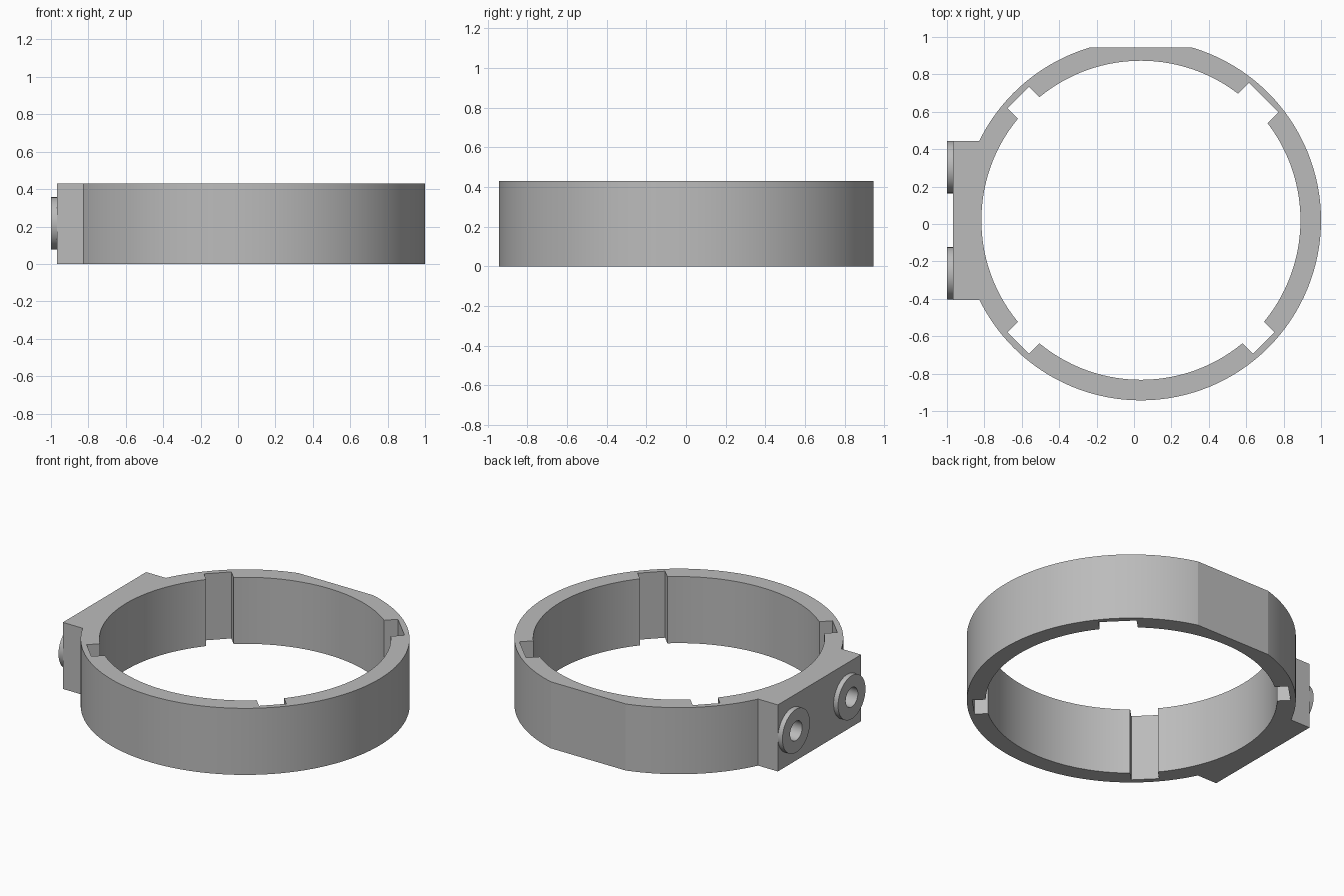
import bpy
import math
from mathutils import Vector

if "Cube" in bpy.data.objects:
    bpy.data.objects.remove(bpy.data.objects["Cube"], do_unlink=True)

CX, CY = 0.037, 0.02          # ring centre
HEIGHT = 0.43
OUTER, INNER = 0.963, 0.853
SLOT_FLOOR = 0.928            # distance of the slot floors from the ring centre
PAD_X = -0.968                # outer face of the mounting pad
BOSS_Z = 0.217

grey = bpy.data.materials.new("plain_grey")
grey.use_nodes = True
grey.diffuse_color = (0.5, 0.5, 0.5, 1)
grey.node_tree.nodes["Principled BSDF"].inputs["Base Color"].default_value = (0.5, 0.5, 0.5, 1)


def cylinder(name, radius, depth, location, rotation=(0, 0, 0), sides=128):
    bpy.ops.mesh.primitive_cylinder_add(vertices=sides, radius=radius, depth=depth,
                                        location=location, rotation=rotation)
    obj = bpy.context.object
    obj.name = name
    return obj


def box(name, size, location, turn=0):
    bpy.ops.mesh.primitive_cube_add(size=1, location=location, rotation=(0, 0, turn))
    obj = bpy.context.object
    obj.name = name
    obj.scale = size
    bpy.ops.object.transform_apply(location=False, rotation=False, scale=True)
    return obj


def combine(target, tool, operation, keep=False):
    mod = target.modifiers.new("combine", 'BOOLEAN')
    mod.operation = operation
    mod.solver = 'EXACT'
    mod.object = tool
    bpy.context.view_layer.objects.active = target
    bpy.ops.object.modifier_apply(modifier=mod.name)
    if not keep:
        bpy.data.objects.remove(tool, do_unlink=True)


def finish(obj):
    obj.data.materials.clear()
    obj.data.materials.append(grey)
    bpy.ops.object.select_all(action='DESELECT')
    obj.select_set(True)
    bpy.context.view_layer.objects.active = obj
    bpy.ops.object.shade_smooth_by_angle(angle=math.radians(12))


# Clamp ring with the mounting pad on its side
mid = HEIGHT / 2
ring = cylinder("clamp_ring", OUTER, HEIGHT, (CX, CY, mid))
pad_inner = -0.65
pad = box("mounting_pad", (pad_inner - PAD_X, 0.85, HEIGHT),
          ((pad_inner + PAD_X) / 2, CY, mid))
combine(ring, pad, 'UNION')
combine(ring, cylinder("bore_cutter", INNER, 1, (CX, CY, mid)), 'DIFFERENCE')

# Flat on the back
combine(ring, box("flat_cutter", (1, 0.2, 1), (CX, 0.945 + 0.1, mid)), 'DIFFERENCE')

# Four diagonal slots inside the ring, the back left one wider
for angle, width in ((45, 0.224), (135, 0.163), (225, 0.163), (315, 0.163)):
    a = math.radians(angle)
    depth = 0.2
    centre = Vector((CX, CY, mid)) + Vector((math.cos(a), math.sin(a), 0)) * (SLOT_FLOOR - depth / 2)
    combine(ring, box("slot_cutter", (depth, width, 1), centre, a), 'DIFFERENCE')

# Two round bosses with blind screw holes
sideways = (0, math.pi / 2, 0)
for name, y in (("rear_boss", 0.304), ("front_boss", -0.264)):
    boss = cylinder(name, 0.14, 1 + PAD_X, ((PAD_X - 1) / 2, y, BOSS_Z), sideways, 64)
    hole = cylinder("hole_cutter", 0.062, 0.3, (-0.98, y, BOSS_Z), sideways, 48)
    combine(ring, hole, 'DIFFERENCE', keep=True)
    combine(boss, hole, 'DIFFERENCE')
    finish(boss)

finish(ring)
